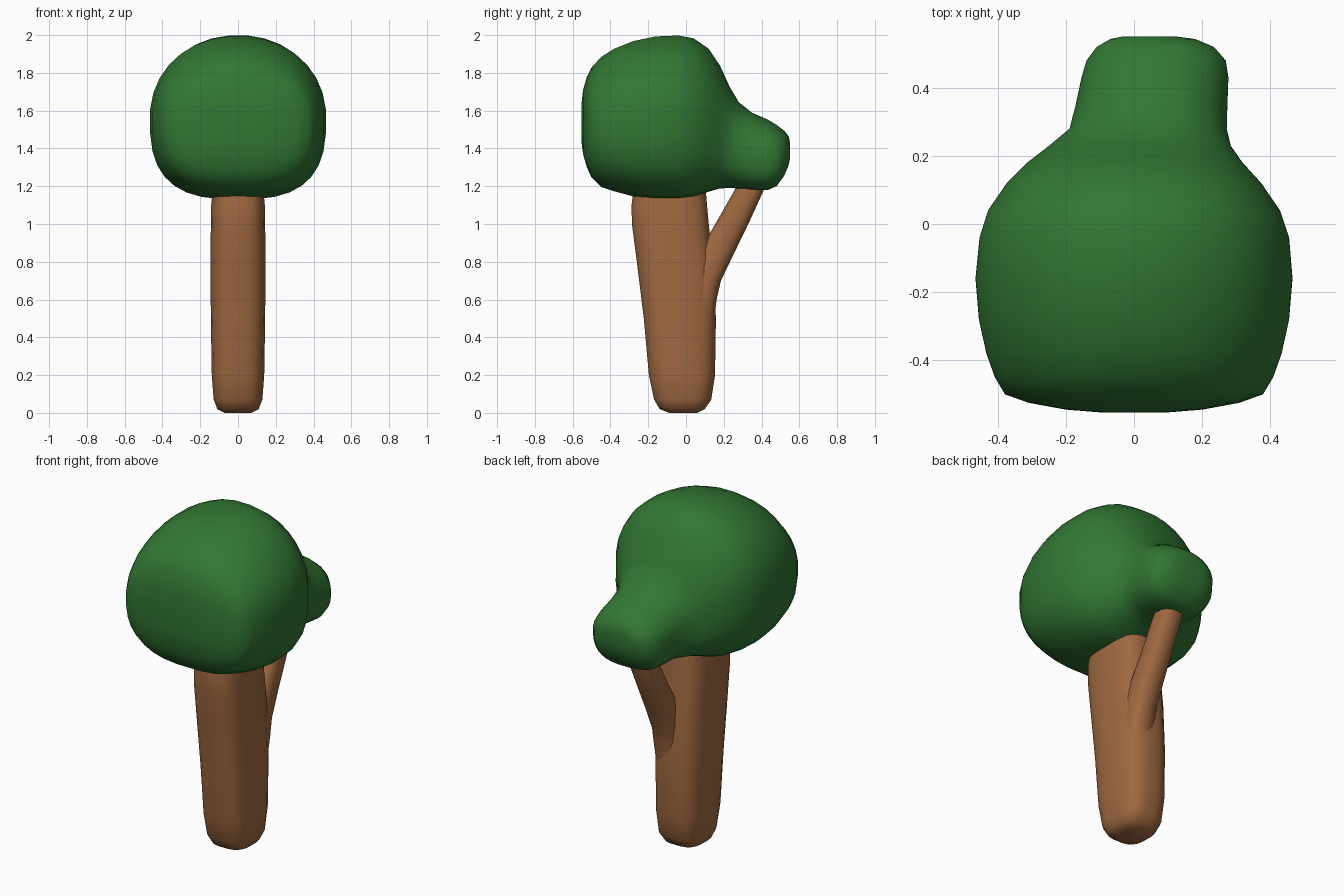
import bpy, bmesh, math

cube = bpy.data.objects.get("Cube")
if cube:
    bpy.data.objects.remove(cube)


def material(name, rgb):
    m = bpy.data.materials.new(name)
    m.use_nodes = True
    m.diffuse_color = (*rgb, 1)
    m.node_tree.nodes["Principled BSDF"].inputs["Base Color"].default_value = (*rgb, 1)
    return m


def power(c, p):
    return math.copysign(abs(c) ** (2 / p), c)


def loft(name, rings, place, mat, sides, p_up, p_down):
    """Skin rounded sections (along, u0, u1, v0, v1); place() maps u, v, along to x, y, z."""
    bm = bmesh.new()
    loops = []
    for along, u0, u1, v0, v1 in rings:
        loop = []
        for i in range(sides):
            a = math.tau * (i + 0.5) / sides
            p = p_up if math.sin(a) > 0 else p_down
            u = (u0 + u1) / 2 + (u1 - u0) / 2 * power(math.cos(a), p)
            v = (v0 + v1) / 2 + (v1 - v0) / 2 * power(math.sin(a), p)
            loop.append(bm.verts.new(place(u, v, along)))
        loops.append(loop)
    for a, b in zip(loops, loops[1:]):
        for i in range(sides):
            j = (i + 1) % sides
            bm.faces.new((a[i], a[j], b[j], b[i]))
    bm.faces.new(loops[0])
    bm.faces.new(loops[-1])
    bmesh.ops.recalc_face_normals(bm, faces=bm.faces)
    mesh = bpy.data.meshes.new(name)
    bm.to_mesh(mesh)
    bm.free()
    mesh.materials.append(mat)
    ob = bpy.data.objects.new(name, mesh)
    bpy.context.collection.objects.link(ob)
    bpy.ops.object.select_all(action="DESELECT")
    ob.select_set(True)
    bpy.context.view_layer.objects.active = ob
    bpy.ops.object.shade_smooth_by_angle(angle=math.radians(50))
    return ob


bark = material("bark brown", (0.35, 0.141, 0.053))
leaf = material("leaf green", (0.032, 0.185, 0.034))


def upright(u, v, along):
    return (u, v, along)


def lengthwise(u, v, along):
    return (u, along, v)


# Leaning trunk, rounded square: height, half width, front, back
trunk = [(0.0, 0.07, -0.09, 0.06), (0.02, 0.11, -0.14, 0.1), (0.07, 0.13, -0.17, 0.135),
         (0.2, 0.14, -0.198, 0.155), (0.5, 0.145, -0.225, 0.16), (0.8, 0.147, -0.262, 0.145),
         (1.0, 0.145, -0.288, 0.122), (1.1, 0.143, -0.29, 0.113), (1.25, 0.13, -0.27, 0.1)]
loft("trunk", [(z, -w, w, f, b) for z, w, f, b in trunk], upright, bark, 20, 3, 3)

# Branch growing out of the back of the trunk
branch = [(0.42, 0.07, -0.02, 0.14), (0.6, 0.085, -0.02, 0.162), (0.7, 0.08, 0.0, 0.185),
          (0.84, 0.075, 0.06, 0.252), (1.0, 0.07, 0.155, 0.33), (1.18, 0.07, 0.258, 0.412),
          (1.3, 0.06, 0.31, 0.44)]
loft("branch", [(z, 0.045 - w, 0.045 + w, f, b) for z, w, f, b in branch],
     upright, bark, 14, 2.6, 2.6)

# Crown narrowing into a small rear lobe: depth, left edge, right edge, bottom, top
crown = [(-0.553, -0.1, 0.1, 1.43, 1.64), (-0.545, -0.2, 0.2, 1.37, 1.71),
         (-0.525, -0.31, 0.31, 1.3, 1.78), (-0.5, -0.38, 0.38, 1.245, 1.83),
         (-0.45, -0.41, 0.41, 1.195, 1.885), (-0.38, -0.435, 0.435, 1.172, 1.93),
         (-0.28, -0.457, 0.457, 1.145, 1.97), (-0.16, -0.467, 0.467, 1.13, 1.995),
         (-0.04, -0.455, 0.457, 1.13, 2.0), (0.04, -0.43, 0.43, 1.14, 1.985),
         (0.12, -0.375, 0.375, 1.17, 1.93), (0.18, -0.315, 0.32, 1.187, 1.84),
         (0.23, -0.25, 0.285, 1.19, 1.73), (0.28, -0.19, 0.273, 1.187, 1.645),
         (0.35, -0.172, 0.275, 1.18, 1.59), (0.43, -0.155, 0.278, 1.178, 1.555),
         (0.48, -0.14, 0.27, 1.2, 1.525), (0.52, -0.11, 0.235, 1.255, 1.495),
         (0.543, -0.07, 0.18, 1.31, 1.465), (0.551, -0.03, 0.12, 1.35, 1.43)]
loft("crown", crown, lengthwise, leaf, 32, 2.1, 2.8)
